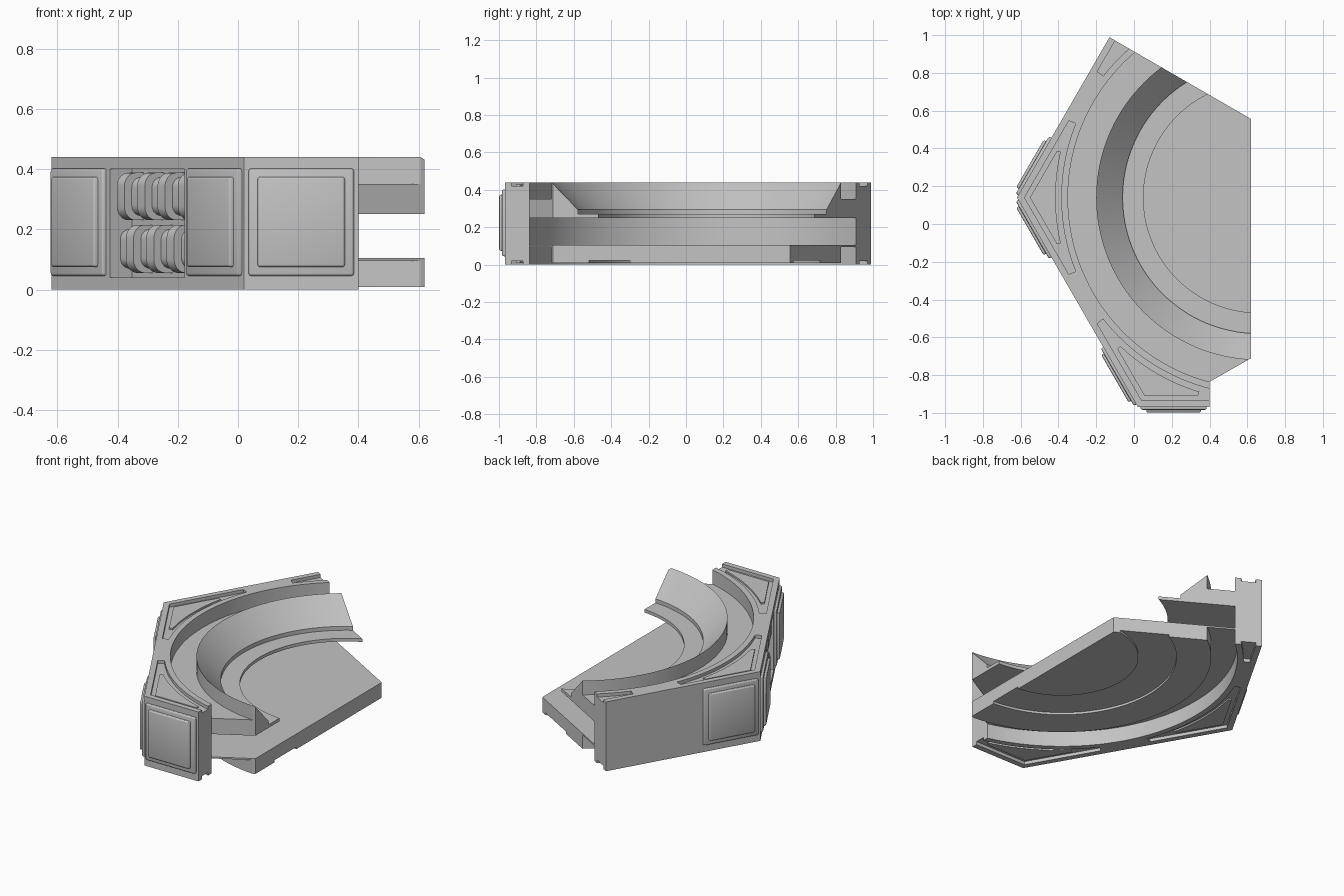
import bpy, bmesh, math
from mathutils import Matrix, Vector

if "Cube" in bpy.data.objects:
    bpy.data.objects.remove(bpy.data.objects["Cube"])

CX, CY, SIDE, TOP = 0.66, 0.14, 1.28, 0.44
APOTHEM = SIDE * math.cos(math.radians(30))
CUT_START = 0.30  # where the tile is cut along a hexagon side

stone = bpy.data.materials.new("plain grey")
stone.use_nodes = True
GREY = (0.55, 0.55, 0.55, 1)
stone.diffuse_color = GREY
stone.node_tree.nodes["Principled BSDF"].inputs["Base Color"].default_value = GREY


def polar(radius, degrees):
    a = math.radians(degrees)
    return (CX + radius * math.cos(a), CY + radius * math.sin(a))


def finish(bm, name):
    bmesh.ops.recalc_face_normals(bm, faces=bm.faces)
    mesh = bpy.data.meshes.new(name)
    bm.to_mesh(mesh)
    bm.free()
    mesh.materials.append(stone)
    obj = bpy.data.objects.new(name, mesh)
    bpy.context.collection.objects.link(obj)
    return obj


def add_prism(bm, points, offset):
    """Extrude a closed loop of 3D points by an offset vector."""
    face = bm.faces.new([bm.verts.new(p) for p in points])
    ext = bmesh.ops.extrude_face_region(bm, geom=[face], use_keep_orig=True)
    moved = [v for v in ext["geom"] if isinstance(v, bmesh.types.BMVert)]
    bmesh.ops.translate(bm, verts=moved, vec=offset)


def prism(name, outline, low, high):
    bm = bmesh.new()
    add_prism(bm, [(x, y, low) for x, y in outline], Vector((0, 0, high - low)))
    return finish(bm, name)


def lathe(name, profile, steps=144):
    """Turn a closed (radius, height) profile round the tile centre."""
    bm = bmesh.new()
    rings = []
    for i in range(steps):
        rings.append([bm.verts.new((*polar(r, 360 * i / steps), z)) for r, z in profile])
    n = len(profile)
    for i in range(steps):
        a, b = rings[i], rings[(i + 1) % steps]
        for j in range(n):
            k = (j + 1) % n
            bm.faces.new((a[j], b[j], b[k], a[k]))
    return finish(bm, name)


def boolean(obj, cutter, operation="DIFFERENCE", keep=False):
    mod = obj.modifiers.new("cut", "BOOLEAN")
    mod.operation = operation
    mod.solver = "EXACT"
    mod.object = cutter
    bpy.context.view_layer.update()
    deps = bpy.context.evaluated_depsgraph_get()
    mesh = bpy.data.meshes.new_from_object(obj.evaluated_get(deps))
    obj.modifiers.clear()
    obj.data = mesh
    if not keep:
        bpy.data.objects.remove(cutter)


def smooth(obj):
    bpy.ops.object.select_all(action="DESELECT")
    obj.select_set(True)
    bpy.context.view_layer.objects.active = obj
    bpy.ops.object.shade_smooth_by_angle(angle=math.radians(25))


def side_matrix(corner):
    """Local x runs along the side from a corner, y points inward."""
    along, inward = math.radians(corner + 120), math.radians(corner + 210)
    x, y = polar(SIDE, corner)
    return Matrix(((math.cos(along), math.cos(inward), 0, x),
                   (math.sin(along), math.sin(inward), 0, y),
                   (0, 0, 1, 0), (0, 0, 0, 1)))


def box(bm, s, depth, z, bevel=0.0):
    verts = bmesh.ops.create_cube(bm, size=1)["verts"]
    for v in verts:
        v.co = Vector([lo + (c + 0.5) * (hi - lo) for c, (lo, hi) in zip(v.co, (s, depth, z))])
    if bevel:
        edges = list({e for v in verts for e in v.link_edges})
        bmesh.ops.bevel(bm, geom=edges, offset=bevel, segments=3, profile=0.5, affect="EDGES")


def roll(bm, s, front, back, z, radius):
    """Bar along the side with a rounded outer profile."""
    pts = [(s[0], back, z[0])]
    for i in range(9):
        a = math.radians(i * 90 / 8)
        pts.append((s[0], front + radius * (1 - math.sin(a)), z[0] + radius * (1 - math.cos(a))))
    pts += [(s[0], d, z[0] + z[1] - h) for _, d, h in reversed(pts)]
    add_prism(bm, pts, Vector((s[1] - s[0], 0, 0)))


def corner_outline(corner, radius, apothem, half):
    """Triangle between the round opening and a hexagon corner."""
    pts = [polar(radius, corner - half + i * half / 10) for i in range(21)]
    end = apothem / math.cos(math.radians(30 - half))
    pts.append(polar(end, corner + half))
    pts.append(polar(apothem / math.cos(math.radians(30)), corner))
    pts.append(polar(end, corner - half))
    return pts


# Outline of the tile
tip = side_matrix(120) @ Vector((CUT_START, 0, 0))
slope = math.tan(math.radians(-30))
RIGHT = 0.62
outline = [(-1, tip.y + slope * (-1 - tip.x)), (-1, -1.2), (0.4, -1.2), (0.4, -0.836),
           (RIGHT, -0.71), (RIGHT, tip.y + slope * (RIGHT - tip.x))]
clip = prism("tile_outline_cutter", outline, -0.5, 1)
clip.hide_render = True

# Hexagonal frame with a round opening
frame = prism("outer_frame", [polar(SIDE, 60 * i) for i in range(6)], 0, TOP)
boolean(frame, lathe("opening", [(0.02, -0.1), (1.01, -0.1), (1.01, 0.6), (0.02, 0.6)]))

# Corner recesses above and below, with small raised plates
for corner in (120, 180, 240):
    for low, high in ((-0.1, 0.02), (TOP - 0.02, 0.6)):
        boolean(frame, prism("recess", corner_outline(corner, 1.045, APOTHEM - 0.035, 22), low, high))
    if corner != 120:
        for place, low, high in (("lower", 0.01, 0.03), ("upper", TOP - 0.03, TOP - 0.01)):
            prism(f"{place}_corner_plate", corner_outline(corner, 1.075, APOTHEM - 0.06, 13), low, high)

# Windows with two rows of ribbed rolls
WINDOW = (0.39, 0.885)
for corner in (120, 180):
    place = side_matrix(corner)
    bm = bmesh.new()
    box(bm, WINDOW, (-0.1, 0.085), (0.04, 0.40))
    bm.transform(place)
    boolean(frame, finish(bm, "window"))

    bm = bmesh.new()
    for z, first, count in (((0.23, 0.388), 0.415, 4), ((0.055, 0.215), 0.475, 3)):
        roll(bm, WINDOW, 0.04, 0.09, (z[0] + 0.015, z[1] - 0.015), 0.035)
        for i in range(count):
            s = first + i * 0.135
            roll(bm, (s, s + 0.05), 0.012, 0.09, z, 0.045)
    bm.transform(place)
    smooth(finish(bm, "window_ribs"))

boolean(frame, clip, "INTERSECT", keep=True)
smooth(frame)

# Raised two-step panels on the outer sides
for corner, starts in ((120, (0.015, 0.915)), (180, (0.015, 0.915)), (240, (0.015,))):
    for s in starts:
        bm = bmesh.new()
        box(bm, (s, s + 0.35), (-0.015, 0.03), (0.045, 0.402), 0.01)
        box(bm, (s + 0.03, s + 0.32), (-0.03, 0.02), (0.074, 0.374), 0.01)
        bm.transform(side_matrix(corner))
        panel = finish(bm, "side_panel")
        if corner == 120 and s < CUT_START:
            boolean(panel, clip, "INTERSECT", keep=True)
        smooth(panel)

# Sloped upper ring with an inner ledge and an outer channel
ring = lathe("upper_ring", [(0.61, 0.25), (1.02, 0.25), (1.02, 0.35), (0.86, 0.35), (0.86, TOP),
                            (0.72, 0.295), (0.72, 0.27), (0.61, 0.27)])
# Floor slab with a shallow groove below and a thin outer web
floor = lathe("floor_slab", [(0.03, 0.008), (0.44, 0.008), (0.44, 0.022), (0.66, 0.022),
                             (0.66, 0.008), (0.86, 0.008), (0.86, 0.095), (1.02, 0.095),
                             (1.02, 0.105), (0.03, 0.105)])
for part in (ring, floor):
    boolean(part, clip, "INTERSECT", keep=True)
    smooth(part)
bpy.data.objects.remove(clip)
